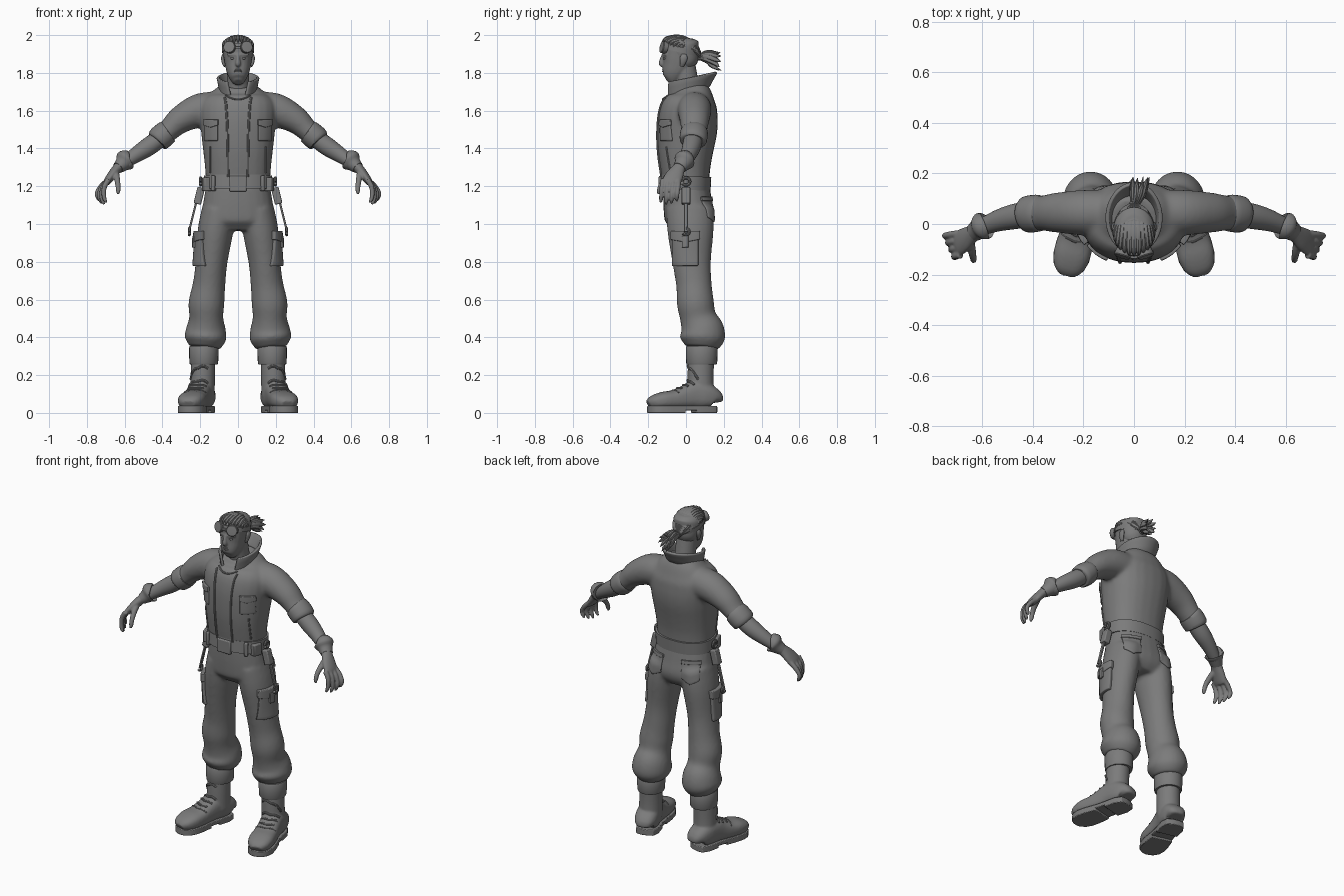
import bpy, bmesh, random
from math import sin, cos, pi, radians, copysign
from mathutils import Vector, Matrix
from mathutils.bvhtree import BVHTree

if "Cube" in bpy.data.objects:
    bpy.data.objects.remove(bpy.data.objects["Cube"])
random.seed(4)
X, Y, Z = Vector((1, 0, 0)), Vector((0, 1, 0)), Vector((0, 0, 1))
FOOT = Matrix.Translation((.19, .10, 0)) @ Matrix.Rotation(radians(14), 4, 'Z')
GREY = bpy.data.materials.new('dark_grey'); GREY.diffuse_color = (.2, .2, .2, 1)

def spline(pts, k):
    """Catmull-Rom resampling of tuples (position and radii together)."""
    v = [Vector(p) for p in pts]
    out = []
    for i in range(len(v) - 1):
        a, b, c, d = v[max(i - 1, 0)], v[i], v[i + 1], v[min(i + 2, len(v) - 1)]
        for j in range(k):
            t = j / k
            out.append(.5 * (2 * b + (c - a) * t + (2 * a - 5 * b + 4 * c - d) * t * t + (3 * b - a - 3 * c + d) * t ** 3))
    return out + [v[-1]]

def add_loft(bm, pts, k=4, n=24, power=2.0, ref=Y, flip=False, mat=None):
    """Closed skin over ellipses (x, y, z, rx, ry)."""
    s = spline(pts, k)
    c = [Vector(p[:3]) for p in s]
    rings = []
    for i, p in enumerate(s):
        t = (c[min(i + 1, len(c) - 1)] - c[max(i - 1, 0)]).normalized()
        u = ref.cross(t).normalized()
        w = t.cross(u)
        ring = []
        for j in range(n):
            a = 2 * pi * j / n
            ex = lambda q: copysign(abs(q) ** (2 / power), q)
            q = c[i] + u * ex(cos(a)) * max(p[3], .001) + w * ex(sin(a)) * max(p[4], .001)
            if mat: q = mat @ q
            if flip: q.x = -q.x
            ring.append(bm.verts.new(q))
        rings.append(ring)
    for a, b in zip(rings, rings[1:]):
        for j in range(n):
            bm.faces.new((a[j], a[(j + 1) % n], b[(j + 1) % n], b[j]))
    bm.faces.new(rings[0]); bm.faces.new(rings[-1])

def finish(name, bm, mirror=False, voxel=0, smooth=6, solid=0, bevel=0, angle=40):
    bmesh.ops.recalc_face_normals(bm, faces=bm.faces)
    me = bpy.data.meshes.new(name); bm.to_mesh(me); bm.free()
    me.materials.append(GREY)
    o = bpy.data.objects.new(name, me); bpy.context.collection.objects.link(o)
    bpy.ops.object.select_all(action='DESELECT')
    o.select_set(True); bpy.context.view_layer.objects.active = o
    bpy.ops.object.shade_smooth_by_angle(angle=radians(angle))
    if voxel:
        m = o.modifiers.new('fuse', 'REMESH'); m.mode = 'VOXEL'; m.voxel_size = voxel; m.use_smooth_shade = True
        m = o.modifiers.new('relax', 'SMOOTH'); m.iterations = smooth
    if solid:
        m = o.modifiers.new('thick', 'SOLIDIFY'); m.thickness = solid; m.offset = 0
    if bevel:
        m = o.modifiers.new('soft', 'BEVEL'); m.width = bevel; m.segments = 2
    if mirror: o.modifiers.new('mirror', 'MIRROR')
    return o

def loft(name, pts, mirror=False, **kw):
    bm = bmesh.new(); add_loft(bm, pts, **kw)
    return finish(name, bm, mirror)

def tube(name, pts, r, mirror=False, **kw):
    return loft(name, [(*p, r, r) for p in pts], mirror, n=8, **kw)

def box(name, loc, size, rot=None, mirror=False, bevel=.006):
    bm = bmesh.new()
    bmesh.ops.create_cube(bm, size=1, matrix=Matrix.Translation(loc) @ (rot or Matrix()) @ Matrix.Diagonal((*size, 1)))
    return finish(name, bm, mirror, bevel=bevel, angle=30)

def surface(o):
    return BVHTree.FromObject(o, bpy.context.evaluated_depsgraph_get())

def hit(tree, p, d):
    return tree.ray_cast(p, d)[0] or tree.find_nearest(p)[0]

def patch(name, tree, centre, right, d, w, h, thick, point=0, mirror=True):
    """Cloth patch laid on a surface along direction d; point drops the lower middle edge."""
    bm = bmesh.new(); n = 8; g = []
    for j in range(n + 1):
        v = j / n - .5
        g.append([])
        for i in range(n + 1):
            u = i / n - .5
            q = Vector(centre) + right * u * w + Z * (v * h - point * (1 - abs(2 * u)) * (.5 - v))
            g[j].append(bm.verts.new(hit(tree, q, d)))
    for j in range(n):
        for i in range(n):
            bm.faces.new((g[j][i], g[j][i + 1], g[j + 1][i + 1], g[j + 1][i]))
    return finish(name, bm, mirror, solid=thick * 2, bevel=.004)

# Jacket with both sleeves fused
bm = bmesh.new()
add_loft(bm, [(0, 0, 1.20, .168, .122), (0, -.005, 1.3, .175, .135), (0, -.003, 1.4, .186, .15), (0, .006, 1.5, .197, .16),
              (0, .012, 1.58, .205, .157), (0, .022, 1.64, .195, .143), (0, .028, 1.69, .15, .11), (0, .02, 1.735, .09, .08)], power=2.3)
for f in (False, True):
    add_loft(bm, [(.10, .045, 1.61, .09, .09), (.2, .045, 1.602, .09, .09), (.3, .045, 1.555, .074, .08),
                  (.36, .043, 1.502, .06, .07), (.41, .04, 1.455, .056, .066)], flip=f)
jacket = finish('jacket', bm, voxel=.01, smooth=10)
loft('sleeve_cuff', [(.368, .043, 1.492, .056, .064), (.374, .043, 1.488, .064, .072), (.40, .041, 1.466, .067, .074),
                     (.425, .038, 1.444, .064, .071), (.431, .037, 1.438, .054, .06)], True, k=2)
loft('forearm', [(.40, .04, 1.463, .046, .05), (.47, .03, 1.412, .049, .05), (.54, .012, 1.366, .041, .042), (.62, -.02, 1.31, .028, .03)], True)

# Trousers with both legs fused
bm = bmesh.new()
add_loft(bm, [(0, 0, 1.21, .168, .122), (0, .01, 1.1, .186, .13), (0, .02, 1.02, .195, .13), (0, .02, .965, .17, .09)], power=2.3)
for f in (False, True):
    add_loft(bm, [(.1, .02, 1.08, .09, .125), (.12, .024, .96, .094, .122), (.14, .03, .8, .084, .102), (.153, .042, .68, .086, .094),
                  (.167, .05, .58, .095, .098), (.168, .064, .505, .09, .096), (.17, .085, .44, .106, .116), (.173, .087, .39, .109, .118),
                  (.178, .083, .345, .08, .086)], flip=f)
trousers = finish('trousers', bm, voxel=.01, smooth=6)
loft('trouser_cuff', [(.181, .083, .258, .07, .075), (.181, .083, .264, .076, .082), (.181, .083, .345, .078, .084), (.181, .083, .353, .07, .076)], True, k=2)

# Jacket details
tj, tp = surface(jacket), surface(trousers)
front = lambda x, z: tuple(hit(tj, Vector((x, -1, z)), Y) - Y * .002)
tube('zip_trim', [front(x, z) for x, z in ((.052, 1.25), (.053, 1.3), (.053, 1.35), (.054, 1.4), (.055, 1.45), (.056, 1.5), (.058, 1.55), (.061, 1.6), (.064, 1.64), (.07, 1.67))], .0065, True, ref=X)
tube('jacket_welt', [front(.148, z) for z in (1.27, 1.32, 1.37, 1.41)], .005, True, ref=X)
tube('neck_seam', [front(x, z) for x, z in ((-.065, 1.68), (-.03, 1.665), (0, 1.66), (.03, 1.665), (.065, 1.68))], .005, ref=Z)
patch('chest_pocket', tj, (.14, -1, 1.495), X, Y, .068, .11, .007)
patch('chest_flap', tj, (.14, -1, 1.538), X, Y, .074, .03, .012, .012)
# Stand-up collar, flared and open at the front
bm = bmesh.new(); g = []
for i in range(33):
    row = []
    for t in (0, .35, .7, 1):
        o = 22 + 10 * t
        a = radians(-90 + o + i / 32 * (360 - 2 * o))
        y = (.01 + .015 * t) + (.107 + .028 * t) * sin(a)
        row.append(bm.verts.new(((.086 + .02 * t) * cos(a), y, (1.68 + .4 * y) * (1 - t) + (1.772 + .2 * y) * t)))
    g.append(row)
for a, b in zip(g, g[1:]):
    for j in range(3): bm.faces.new((a[j], b[j], b[j + 1], a[j + 1]))
finish('collar', bm, solid=.016, bevel=.004)

# Gloved hand with fingers, and flared gauntlet
bm = bmesh.new()
add_loft(bm, [(.605, -.012, 1.325, .034, .036), (.635, -.035, 1.298, .027, .034), (.665, -.058, 1.262, .024, .046), (.69, -.075, 1.228, .02, .05), (.7, -.08, 1.212, .014, .044)])
for i in range(4):
    y, L, s = -.038 - .028 * i, (.85, 1, 1.05, .95)[i], .012 * (i - 1.5)
    add_loft(bm, [(.685, y, 1.235, .015, .015), (.715 - s / 2, y - .004, 1.2, .014, .014), (.729 - s, y - .008, 1.2 - .042 * L, .012, .012),
                  (.724 - s, y - .01, 1.2 - .072 * L, .011, .011), (.714 - s, y - .012, 1.2 - .092 * L, .006, .006)], n=12)
add_loft(bm, [(.65, -.06, 1.275, .02, .02), (.642, -.1, 1.245, .017, .017), (.636, -.13, 1.21, .014, .014), (.634, -.143, 1.175, .012, .012), (.636, -.146, 1.158, .006, .006)], n=12, ref=X)
finish('glove', bm, True, voxel=.005, smooth=3)
loft('gauntlet', [(.592, -.006, 1.338, .05, .05), (.596, -.008, 1.336, .057, .056), (.612, -.018, 1.318, .042, .044), (.635, -.035, 1.297, .031, .036)], True, k=3)

# Belt, buckle and loops
loft('belt', [(0, -.004, 1.182, .18, .134), (0, 0, 1.255, .18, .134)], k=1, n=48, power=2.3)
box('buckle', (0, -.134, 1.213), (.092, .022, .082))
box('belt_loop', (.13, -.105, 1.216), (.022, .026, .082), Matrix.Rotation(radians(28), 4, 'Z'), True)
box('belt_pouch', (.163, -.06, 1.21), (.045, .055, .072), Matrix.Rotation(radians(-15), 4, 'Z'), True)

# Hanging wrench in its holster
tilt = Matrix.Rotation(radians(-14), 4, 'Y')
box('tool_holster', (.205, 0, 1.15), (.04, .045, .09), tilt, True)
box('wrench_shaft', (.236, 0, 1.055), (.011, .02, .2), tilt, True, .003)
for z, x, r in ((1.225, .198, .02), (.96, .258, .017)):
    pts = [(x, r * cos(a * pi / 6), z + r * sin(a * pi / 6)) for a in range(-5, 7 if z > 1 else 4)]
    tube('wrench_jaw', pts, .008, True, k=2, ref=X)

# Trouser pockets
patch('cargo_pocket', tp, (1, 0, .865), Y, -X, .125, .175, .017)
patch('cargo_flap', tp, (1, 0, .94), Y, -X, .138, .045, .023, .015)
patch('cargo_strap', tp, (1, 0, .905), Y, -X, .03, .06, .027)
back, across = Vector((-.38, -.92, 0)), Vector((.92, -.38, 0))
patch('back_pocket', tp, Vector((.108, .1, 1.085)) - back * .6, across, back, .105, .1, .008, .025)
patch('back_flap', tp, Vector((.108, .1, 1.132)) - back * .6, across, back, .112, .022, .012)

# Boots: fused upper, toe seam, laces, sole and heel
bm = bmesh.new()
shoe = [(.058, .038, .09), (.05, .06, .125), (0, .069, .16), (-.06, .066, .168), (-.11, .066, .145), (-.17, .071, .121), (-.23, .073, .111), (-.28, .06, .092), (-.306, .034, .066)]
add_loft(bm, [(0, y, (.02 + h) / 2, w, (h - .02) / 2) for y, w, h in shoe], power=2.6, ref=Z, mat=FOOT)
add_loft(bm, [(.189, .08, .09, .066, .07), (.187, .077, .18, .065, .069), (.184, .08, .29, .064, .07)])
boot = finish('boot', bm, True, voxel=.007, smooth=4)
tb = surface(boot)
# Seam and laces are pressed onto the boot surface
down = FOOT.to_3x3() @ Vector((0, .45, -1)).normalized()
for name, y, w, r in (('toe_seam', -.18, .06, .004), ('lace', -.15, .042, .006), ('lace', -.11, .048, .006), ('lace', -.075, .05, .007), ('lace', -.062, .05, .007)):
    z = .4 + (.05 if y == -.062 else 0)
    pts = [tuple(hit(tb, FOOT @ Vector((w * s / 3, y + .004 * abs(s), .13 + (z - .4))) - down * .3, down)) for s in range(-3, 4)]
    tube(name, pts, r, True, k=2, ref=Y)
half = [(.062, .022), (.052, .052), (.01, .067), (-.06, .064), (-.12, .065), (-.19, .073), (-.24, .073), (-.28, .061), (-.305, .035), (-.312, .012)]
for name, lo, hi, z0, z1 in (('sole', -1, 1, .012, .036), ('heel', -.061, 1, 0, .02), ('fore_sole', -1, -.1, 0, .02)):
    h = [p for p in half if lo < p[0] < hi]
    bm = bmesh.new()
    f = bm.faces.new([bm.verts.new(FOOT @ Vector((w, y, z0))) for y, w in h] + [bm.verts.new(FOOT @ Vector((-w, y, z0))) for y, w in h[::-1]])
    e = bmesh.ops.extrude_face_region(bm, geom=[f])
    bmesh.ops.translate(bm, vec=(0, 0, z1 - z0), verts=[v for v in e['geom'] if isinstance(v, bmesh.types.BMVert)])
    finish(name, bm, True, bevel=.004)

# Head, neck, nose and jaw fused
bm = bmesh.new()
add_loft(bm, [(0, -.093, 1.752, .02, .02), (0, -.082, 1.766, .04, .044), (0, -.066, 1.8, .058, .063), (0, -.046, 1.845, .069, .081),
              (0, -.035, 1.89, .075, .09), (0, -.03, 1.93, .077, .094), (0, -.03, 1.96, .068, .084), (0, -.03, 1.985, .04, .05)], power=2.2)
add_loft(bm, [(0, .025, 1.62, .068, .07), (0, .01, 1.72, .06, .062), (0, -.012, 1.84, .058, .062)])
add_loft(bm, [(0, -.115, 1.9, .008, .012), (0, -.124, 1.875, .01, .014), (0, -.129, 1.85, .015, .016), (0, -.122, 1.84, .012, .012)], n=12)
add_loft(bm, [(-.055, -.103, 1.897, .008, .01), (0, -.116, 1.896, .009, .012), (.055, -.103, 1.897, .008, .01)], n=12)
head = finish('head', bm, voxel=.005, smooth=3)
th = surface(head)
for z, r in ((1.816, .004), (1.808, .0045)):
    loft('lip', [(*(hit(th, Vector((x, -1, z)), Y) + Y * .001), r * q, r * q) for x, q in ((-.024, .3), (-.01, 1), (0, 1), (.01, 1), (.024, .3))], n=10, ref=Z)
loft('eye', [(*(hit(th, Vector((x, -1, 1.877)), Y) + Y * .002), r, r) for x, r in ((.018, .002), (.031, .0065), (.044, .002))], True, n=12, ref=Z)
loft('ear', [(.07, -.022, 1.835, .006, .01), (.077, -.017, 1.855, .009, .016), (.08, -.012, 1.882, .009, .02), (.076, -.015, 1.9, .004, .01)], True)

# Hair cap, combed strands and tied tail
loft('hair_cap', [(0, .012, 1.83, .05, .045), (0, .004, 1.855, .07, .066), (0, -.012, 1.90, .08, .083), (0, -.026, 1.945, .08, .094), (0, -.03, 1.975, .062, .072), (0, -.03, 1.99, .027, .032)])
bm = bmesh.new()
for i in range(15):
    a = radians(-98 + 14 * i); s, c = sin(a), cos(a); j = random.uniform(-.004, .004)
    add_loft(bm, [(.08 * s, -.034 - .092 * c, 1.93 + .03 * c + j, .003, .003), (.075 * s, -.03 - .07 * c, 1.948 + .032 * c + j, .012, .012),
                  (.063 * s, -.005 - .02 * c, 1.945 + .043 * c, .013, .015), (.047 * s, .045, 1.918 + .03 * c, .013, .014), (.012 * s, .075, 1.888 + .01 * c, .009, .009)], n=8, ref=X)
finish('hair_strands', bm)
loft('hair_tie', [(0, .062, 1.887, .02, .02), (0, .085, 1.885, .02, .02)], ref=Z)
bm = bmesh.new()
for i in range(10):
    a = 2 * pi * i / 10; R = random.uniform
    add_loft(bm, [(.008 * cos(a), .07, 1.885 + .008 * sin(a), .008, .008), (.015 + .02 * cos(a), .115, 1.885 + .024 * sin(a), .014, .012),
                  (.02 + .03 * cos(a), .14 + R(0, .02), 1.87 + .036 * sin(a), .012, .009), (.025 + .036 * cos(a), .16 + R(0, .03), 1.86 + .05 * sin(a), .001, .001)], n=8, ref=X)
finish('hair_tail', bm)

# Goggles on the forehead
loft('goggle_strap', [(0, -.03, 1.908, .084, .102), (0, -.024, 1.934, .084, .102)], k=1, n=48)
d = Vector((.3, -.93, .2)).normalized(); c = Vector((.043, -.115, 1.935))
ring = [(-.012, .031), (.012, .033), (.016, .03), (.012, .025)]
loft('goggle_lens', [(*(c + d * t), r, r) for t, r in ring[:3]] + [(*(c + d * .0165), .024, .024)], True, k=1, ref=Z)
box('goggle_bridge', (0, -.13, 1.935), (.03, .014, .014), bevel=.003)

for m in bpy.data.materials:
    if m.users and not m.is_grease_pencil:
        m.use_nodes = True
        m.node_tree.nodes["Principled BSDF"].inputs["Base Color"].default_value = m.diffuse_color
